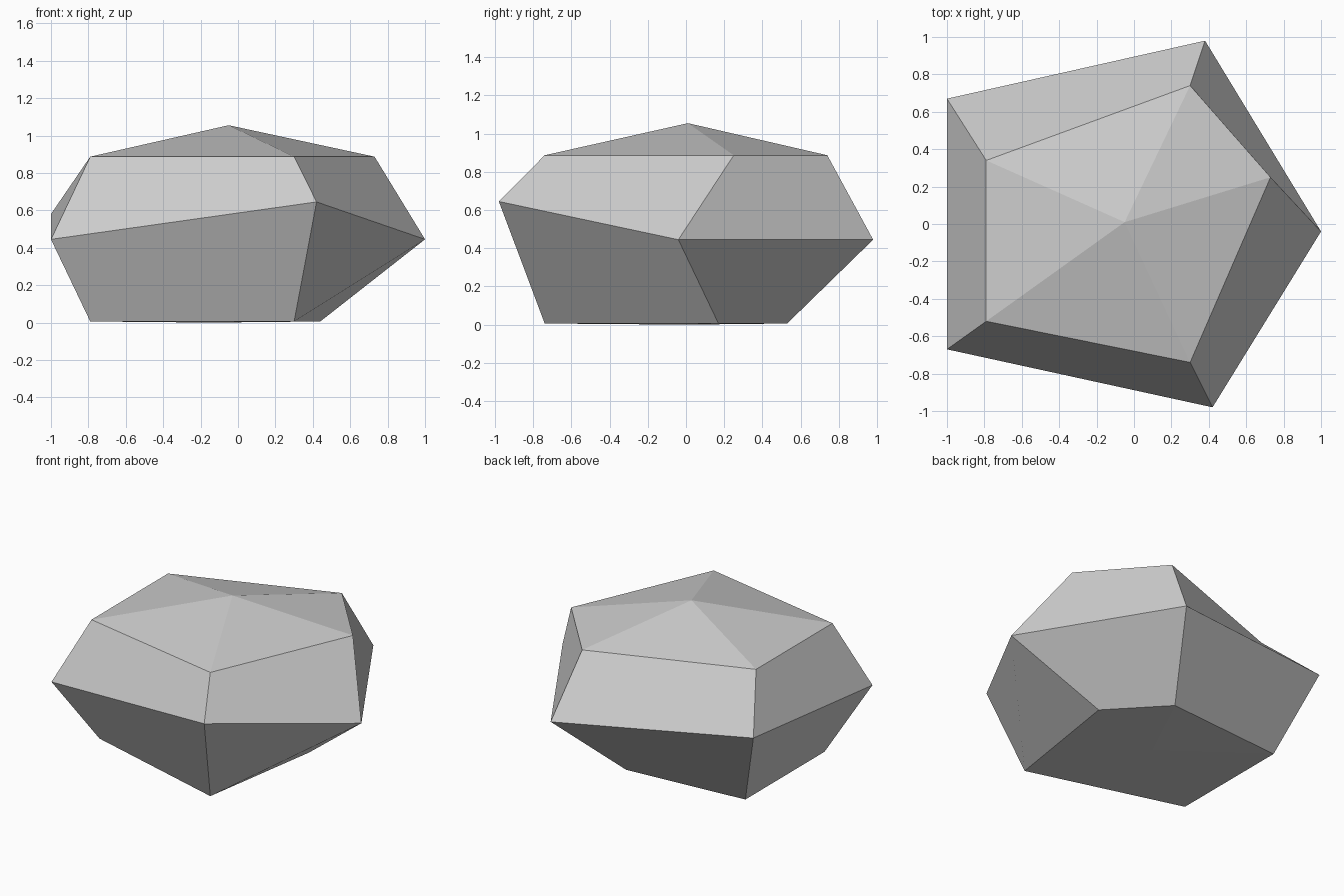
import bpy
import bmesh

default_cube = bpy.data.objects.get("Cube")
if default_cube:
    bpy.data.objects.remove(default_cube, do_unlink=True)

# Stone colour
stone = bpy.data.materials.new("grey_stone")
stone.use_nodes = True
grey = (0.6, 0.6, 0.6, 1.0)
stone.diffuse_color = grey
stone.node_tree.nodes["Principled BSDF"].inputs["Base Color"].default_value = grey

bm = bmesh.new()


def ring(points):
    return [bm.verts.new(p) for p in points]


# Five-sided rings of the rock, listed anticlockwise from the front
base = ring((x, y, 0.006) for x, y in
            [(0.3, -0.74), (0.44, 0.17), (0.1, 0.53), (-0.79, 0.46), (-0.79, -0.43)])
belt = ring([(0.42, -0.98, 0.645), (1, -0.04, 0.445), (0.38, 0.98, 0.445),
             (-1, 0.67, 0.58), (-1, -0.67, 0.445)])
crown = ring((x, y, 0.887) for x, y in
             [(0.3, -0.74), (0.73, 0.25), (0.3, 0.74), (-0.79, 0.34), (-0.79, -0.52)])
peak = bm.verts.new((-0.05, 0.01, 1.055))
underside = bm.verts.new((-0.15, 0, 0))

# Sloping sides as one flat facet per ring segment, with fans closing both ends
for i in range(len(base)):
    j = (i + 1) % len(base)
    for low, high in ((base, belt), (belt, crown)):
        bm.faces.new((low[i], low[j], high[j], high[i]))
    bm.faces.new((crown[i], crown[j], peak))
    bm.faces.new((base[j], base[i], underside))

mesh = bpy.data.meshes.new("rock")
bm.to_mesh(mesh)
bm.free()
mesh.materials.append(stone)
rock = bpy.data.objects.new("rock", mesh)
bpy.context.collection.objects.link(rock)
